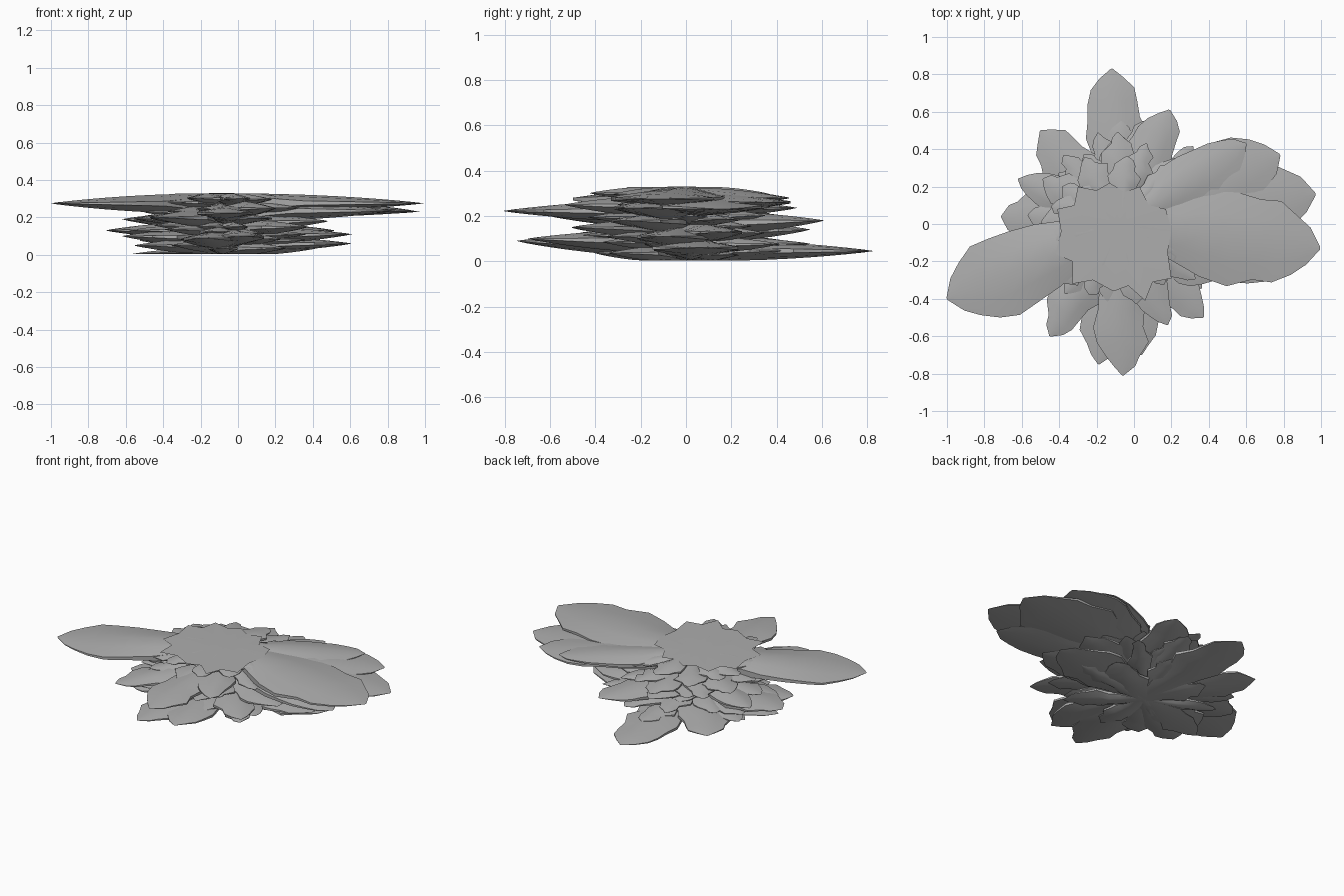
import bpy, math, random

if "Cube" in bpy.data.objects:
    bpy.data.objects.remove(bpy.data.objects["Cube"])
random.seed(4)
C = (-0.07, 0.0)      # axis of the rosette
grey = bpy.data.materials.new("leaf_grey")
grey.diffuse_color = (.42, .42, .42, 1)
grey.use_nodes = True
grey.node_tree.nodes["Principled BSDF"].inputs["Base Color"].default_value = grey.diffuse_color


def make(name, verts, faces):
    me = bpy.data.meshes.new(name)
    me.from_pydata(verts, [], faces)
    me.update()
    me.materials.append(grey)
    ob = bpy.data.objects.new(name, me)
    bpy.context.collection.objects.link(ob)
    bpy.ops.object.select_all(action='DESELECT')
    ob.select_set(True)
    bpy.context.view_layer.objects.active = ob
    bpy.ops.object.shade_smooth_by_angle(angle=math.radians(40))
    return ob


# Half-width profile along the leaf
US = [0, .14, .28, .42, .56, .68, .78, .87, .94, 1]
WS = [.22, .42, .65, .88, 1, .96, .86, .64, .4, .03]
VS = [-1, -.5, 0, .5, 1]


def leaf(name, tip, width, rise=.04, drop=.05, jag=.12):
    """Tapered lens-shaped leaf, thick at the axis, thin at the tip and rim."""
    dx, dy = tip[0] - C[0], tip[1] - C[1]
    ln = math.hypot(dx, dy)
    ex, ey = dx / ln, dy / ln
    verts, faces, n = [], [], len(VS)
    jl = [random.uniform(1 - 2 * jag, 1 + jag) for _ in US]
    jr = [random.uniform(1 - 2 * jag, 1 + jag) for _ in US]
    for side in (1, -1):
        for i, u in enumerate(US):
            for v in VS:
                w = WS[i] * width / 2 * (jl[i] if v < 0 else jr[i]) * v
                taper = (1 - u) ** .8
                # rim of both skins nearly meets
                mid = (rise - drop) / 2 * taper
                half = (rise + drop) / 2 * taper * (1 - .65 * v * v * min(1, 2.5 * u))
                z = tip[2] + mid + side * half
                z += .010 * (1 - abs(v)) * math.sin(math.pi * u) * side
                z = min(.328, max(.003, z))
                verts.append((C[0] + ex * ln * u - ey * w, C[1] + ey * ln * u + ex * w, z))
    m = len(US) * n
    for i in range(len(US) - 1):
        for j in range(n - 1):
            a = i * n + j
            faces.append((a, a + n, a + n + 1, a + 1))
            faces.append((m + a, m + a + 1, m + a + n + 1, m + a + n))
        for j, s in ((0, 1), (n - 1, -1)):
            a = i * n + j
            q = (a, m + a, m + a + n, a + n)
            faces.append(q[::s])
    return make(name, verts, faces)


# Flat ragged crown on top
R = [(.20, -.03), (.17, .08), (.08, .10), (.03, .2), (-.05, .17), (-.13, .22), (-.2, .18),
     (-.3, .2), (-.32, .1), (-.41, .08), (-.39, -.04), (-.42, -.16), (-.33, -.2), (-.33, -.32),
     (-.22, -.3), (-.11, -.36), (-.03, -.33), (.06, -.41), (.1, -.31), (.2, -.29), (.18, -.15)]
make("crown", [(-.08, 0, .33)] + [(x, y, .325) for x, y in R],
     [(0, 1 + i, 1 + (i + 1) % len(R)) for i in range(len(R))])

# Large upper leaves
for i, (t, w, r, d) in enumerate([
        ((-1.0, -.40, .275), .46, .055, .06),
        ((.995, -.13, .275), .50, .055, .05),
        ((.97, .16, .23), .52, .09, .03),
        ((.78, .37, .26), .42, .05, .05),
        ((.60, .43, .28), .30, .045, .05),
        ((.84, -.24, .235), .36, .06, .06)]):
    leaf(f"upper_leaf_{i}", t, w, r, d, .07)

# Middle and lower long leaves
for i, (t, w, r, d) in enumerate([
        ((-.06, -.81, .222), .30, .05, .05),
        ((.19, .61, .18), .28, .04, .07),
        ((.05, .55, .14), .2, .04, .06),
        ((-.71, .04, .13), .32, .05, .05),
        ((-.45, -.60, .20), .26, .05, .06),
        ((-.12, .83, .045), .34, .05, .045),
        ((-.50, .50, .08), .30, .04, .06),
        ((-.19, -.75, .09), .30, .04, .08),
        ((.04, -.70, .10), .26, .04, .07),
        ((.61, .06, .06), .36, .04, .05),
        ((.61, -.1, .11), .32, .04, .06),
        ((.37, -.50, .15), .26, .04, .06),
        ((.18, -.54, .25), .2, .04, .06),
        ((.52, .18, .13), .28, .04, .06),
        ((.48, -.28, .18), .28, .04, .06),
        ((-.62, .24, .19), .2, .04, .06),
        ((-.62, -.2, .10), .3, .04, .06),
        ((-.55, -.3, .05), .26, .04, .05),
        ((-.57, -.12, .004), .22, .03, .0)]):
    leaf(f"lower_leaf_{i}", t, w, r, d)

# Small filler leaves in stacked whorls
for k, (z, n, rad) in enumerate([(.035, 9, .45), (.08, 10, .52), (.125, 11, .5), (.16, 11, .42),
                                 (.20, 12, .46), (.245, 13, .48), (.29, 13, .43)]):
    for i in range(n):
        a = math.tau * (i + .5 * (k % 2) + random.uniform(-.3, .3)) / n
        r = rad * random.uniform(.87, 1.13)
        tip = (C[0] + r * math.cos(a), C[1] + r * math.sin(a) * .95, z + random.uniform(-.018, .018))
        leaf(f"whorl_{k}_leaf_{i}", tip, random.uniform(.13, .23), .03, .04, .2)
